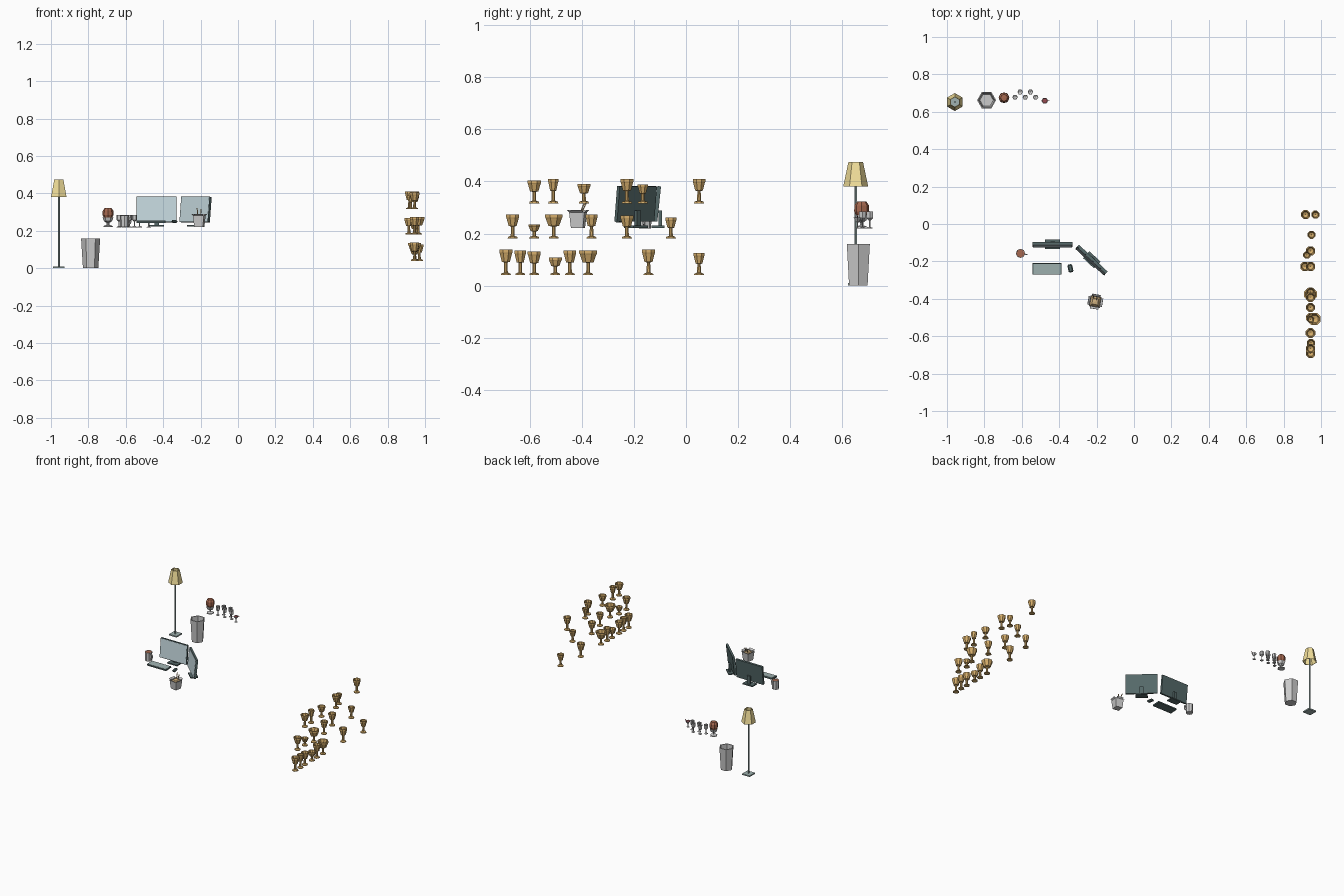
import bpy, bmesh, math
from mathutils import Matrix, Vector


def mat(name, c):
    m = bpy.data.materials.new(name)
    m.diffuse_color = (*c, 1)
    return m


GOLD = mat("gold", (0.68, 0.43, 0.15))
DARK = mat("dark_plastic", (0.09, 0.14, 0.14))
TEAL = mat("base_metal", (0.35, 0.45, 0.44))
SCREEN = mat("screen_glass", (0.55, 0.68, 0.72))
SHADE = mat("lamp_fabric", (0.90, 0.75, 0.33))
RED = mat("red_brown", (0.38, 0.14, 0.08))
WINE = mat("dark_red", (0.30, 0.07, 0.08))
TAN = mat("noodle", (0.65, 0.45, 0.22))


def finish(name, bm, m, M):
    bmesh.ops.recalc_face_normals(bm, faces=bm.faces)
    me = bpy.data.meshes.new(name)
    bm.to_mesh(me)
    bm.free()
    ob = bpy.data.objects.new(name, me)
    bpy.context.collection.objects.link(ob)
    ob.matrix_world = M
    if m:
        me.materials.append(m)
    return ob


def lathe(name, prof, loc, n=6, m=None, turn=0.0):
    """Revolve (radius, z) points; radius 0 makes a closed tip."""
    bm = bmesh.new()
    rings = []
    for r, z in prof:
        if r == 0:
            rings.append([bm.verts.new((0, 0, z))] * n)
        else:
            rings.append([bm.verts.new((r * math.cos(turn + k * math.tau / n),
                                        r * math.sin(turn + k * math.tau / n), z)) for k in range(n)])
    for a, b in zip(rings, rings[1:]):
        for k in range(n):
            q = list(dict.fromkeys([a[k], a[(k + 1) % n], b[(k + 1) % n], b[k]]))
            if len(q) > 2:
                bm.faces.new(q)
    bmesh.ops.remove_doubles(bm, verts=bm.verts, dist=1e-6)
    return finish(name, bm, m, Matrix.Translation(loc))


def box(name, size, loc, m=None, M=Matrix.Identity(4), bevel=0.0):
    bm = bmesh.new()
    bmesh.ops.create_cube(bm, size=1)
    bmesh.ops.scale(bm, vec=size, verts=bm.verts)
    if bevel:
        bmesh.ops.bevel(bm, geom=bm.edges[:], offset=bevel, segments=1, affect='EDGES')
    return finish(name, bm, m, M @ Matrix.Translation(loc))


def rod(name, a, b, w, m=None):
    a, b = Vector(a), Vector(b)
    M = Matrix.Translation((a + b) / 2) @ (b - a).to_track_quat('Z', 'Y').to_matrix().to_4x4()
    return box(name, (w, w, (b - a).length), (0, 0, 0), m, M)


# Floor lamp: square base, pole, open hexagonal shade
LX, LY = -0.958, 0.652
box("lamp_base", (0.06, 0.06, 0.009), (LX, LY, 0.0045), TEAL)
lathe("lamp_pole", [(0, 0.008), (0.005, 0.008), (0.005, 0.42), (0, 0.42)], (LX, LY, 0), 6, TEAL)
lathe("lamp_shade", [(0.048, 0.38), (0.028, 0.475), (0.025, 0.475), (0.045, 0.38), (0.048, 0.38)],
      (LX, LY, 0), 6, SHADE, math.pi / 6)

# Waste bin
lathe("waste_bin", [(0, 0), (0.041, 0), (0.051, 0.16), (0.044, 0.16), (0.036, 0.01), (0, 0.01)],
      (-0.788, 0.662, 0))

# Round red ball sitting in a footed bowl
lathe("footed_bowl", [(0, 0.22), (0.026, 0.22), (0.024, 0.226), (0.007, 0.232), (0.007, 0.242),
                      (0.022, 0.252), (0.029, 0.272), (0.025, 0.272), (0, 0.255)], (-0.695, 0.675, 0))
lathe("red_ball", [(0, 0.258), (0.02, 0.265), (0.029, 0.285), (0.028, 0.308), (0.018, 0.322), (0, 0.323)],
      (-0.695, 0.675, 0), 8, RED)

# Row of five stemmed glasses and a cocktail glass
for i in range(5):
    lathe(f"wine_glass_{i + 1}", [(0, 0), (0.013, 0), (0.012, 0.003), (0.003, 0.006), (0.003, 0.03),
                                  (0.014, 0.040), (0.015, 0.066), (0.013, 0.066), (0.012, 0.042), (0, 0.036)],
          (-0.636 + 0.0275 * i, 0.678 + 0.028 * (i % 2), 0.219))
lathe("cocktail_glass", [(0, 0), (0.012, 0), (0.003, 0.004), (0.003, 0.022), (0.018, 0.043),
                         (0.016, 0.043), (0, 0.026)], (-0.477, 0.659, 0.219))
lathe("cocktail_drink", [(0, 0.03), (0.0155, 0.041), (0, 0.041)], (-0.477, 0.659, 0.219), 6, WINE)
rod("cocktail_stick", (-0.483, 0.659, 0.25), (-0.453, 0.659, 0.268), 0.003, WINE)


# Two monitors, tilted back on stands
def monitor(tag, x, y, w, yaw):
    M = Matrix.Translation((x, y, 0.217)) @ Matrix.Rotation(math.radians(yaw), 4, 'Z')
    T = M @ Matrix.Translation((0, -0.003, 0.097)) @ Matrix.Rotation(math.radians(-6), 4, 'X')
    box(f"{tag}_panel", (w, 0.014, 0.136), (0, 0, 0), DARK, T)
    box(f"{tag}_screen", (w - 0.006, 0.002, 0.130), (0, -0.0075, 0), SCREEN, T)
    box(f"{tag}_neck", (0.024, 0.012, 0.065), (0, 0.008, 0.038), DARK, M)
    box(f"{tag}_foot", (0.08, 0.05, 0.008), (0, -0.001, 0.009), DARK, M)


monitor("left_monitor", -0.435, -0.107, 0.214, 0)
monitor("right_monitor", -0.225, -0.191, 0.210, -43)

# Keyboard with key rows, and mouse
KB = Matrix.Translation((-0.465, -0.240, 0.248)) @ Matrix.Rotation(math.radians(3), 4, 'X')
box("keyboard", (0.154, 0.06, 0.009), (0, 0, 0), DARK, KB)
box("keyboard_keys", (0.146, 0.052, 0.003), (0, 0, 0.005), TEAL, KB)
box("mouse", (0.026, 0.044, 0.016), (0, 0, 0), DARK,
    Matrix.Translation((-0.34, -0.237, 0.250)) @ Matrix.Rotation(math.radians(12), 4, 'Z'), 0.006)

# Mug with drink and angular handle
MX, MY = -0.607, -0.157
lathe("mug", [(0, 0.22), (0.023, 0.22), (0.025, 0.282), (0.022, 0.282), (0.020, 0.23), (0, 0.23)],
      (MX, MY, 0), 8)
lathe("mug_drink", [(0, 0.255), (0.021, 0.255), (0.0218, 0.280), (0, 0.280)], (MX, MY, 0), 8, RED)
pts = [(MX + 0.02, MY - 0.004, 0.270), (MX + 0.035, MY - 0.007, 0.266),
       (MX + 0.033, MY - 0.007, 0.240), (MX + 0.02, MY - 0.004, 0.236)]
for i in range(3):
    rod(f"mug_handle_{i + 1}", pts[i], pts[i + 1], 0.006)

# Takeaway box with two low flaps, noodles and chopsticks
BX, BY = -0.207, -0.415
TURN = math.radians(35)
lathe("takeaway_box", [(0, 0), (0.033, 0), (0.042, 0.062), (0.040, 0.062), (0.031, 0.003), (0, 0.003)],
      (BX, BY, 0.221), 4, None, TURN)
lathe("noodles", [(0, 0.04), (0.037, 0.050), (0.022, 0.064), (0, 0.067)], (BX, BY, 0.221), 4, TAN, TURN)
for i in range(4):
    F = (Matrix.Translation((BX, BY, 0.282)) @ Matrix.Rotation(TURN + math.pi / 4 + i * math.pi / 2, 4, 'Z')
         @ Matrix.Translation((0.029, 0, 0)) @ Matrix.Rotation(math.radians(50), 4, 'Y'))
    box(f"box_flap_{i + 1}", (0.002, 0.046, 0.014), (0, 0, 0.006), None, F)
rod("chopstick_1", (BX - 0.005, BY + 0.005, 0.26), (BX - 0.012, BY + 0.034, 0.322), 0.004, TAN)
rod("chopstick_2", (BX + 0.005, BY, 0.26), (BX + 0.010, BY + 0.024, 0.316), 0.004, TAN)

# Gold goblets in three levels: (x, y, radius, height)
LEVELS = {
    0.04: [(.944, -.692, .027, .098), (.946, -.637, .024, .095), (.944, -.583, .027, .090),
           (.944, -.502, .027, .067), (.944, -.446, .026, .095), (.944, -.376, .037, .095),
           (.944, -.144, .027, .098), (.970, .050, .023, .086)],
    0.181: [(.944, -.666, .027, .092), (.944, -.583, .024, .054), (.964, -.508, .036, .092),
            (.944, -.363, .025, .092), (.914, -.227, .027, .088), (.949, -.058, .023, .080)],
    0.316: [(.944, -.583, .028, .088), (.944, -.510, .021, .094), (.944, -.392, .027, .075),
            (.944, -.227, .027, .094), (.924, -.166, .021, .073), (.917, .050, .026, .094)],
}
for z, row in LEVELS.items():
    for i, (x, y, r, h) in enumerate(row):
        lathe(f"goblet_{int(z * 100)}_{i + 1}",
              [(0, 0), (0.021, 0), (0.019, 0.006), (0.008, 0.010), (0.007, h * 0.50), (r * 0.62, h * 0.52),
               (r * 0.93, h * 0.84), (r, h * 0.88), (r, h), (r * 0.8, h), (r * 0.6, h * 0.72), (0, h * 0.64)],
              (x, y, z), 8, GOLD, math.pi / 8)
